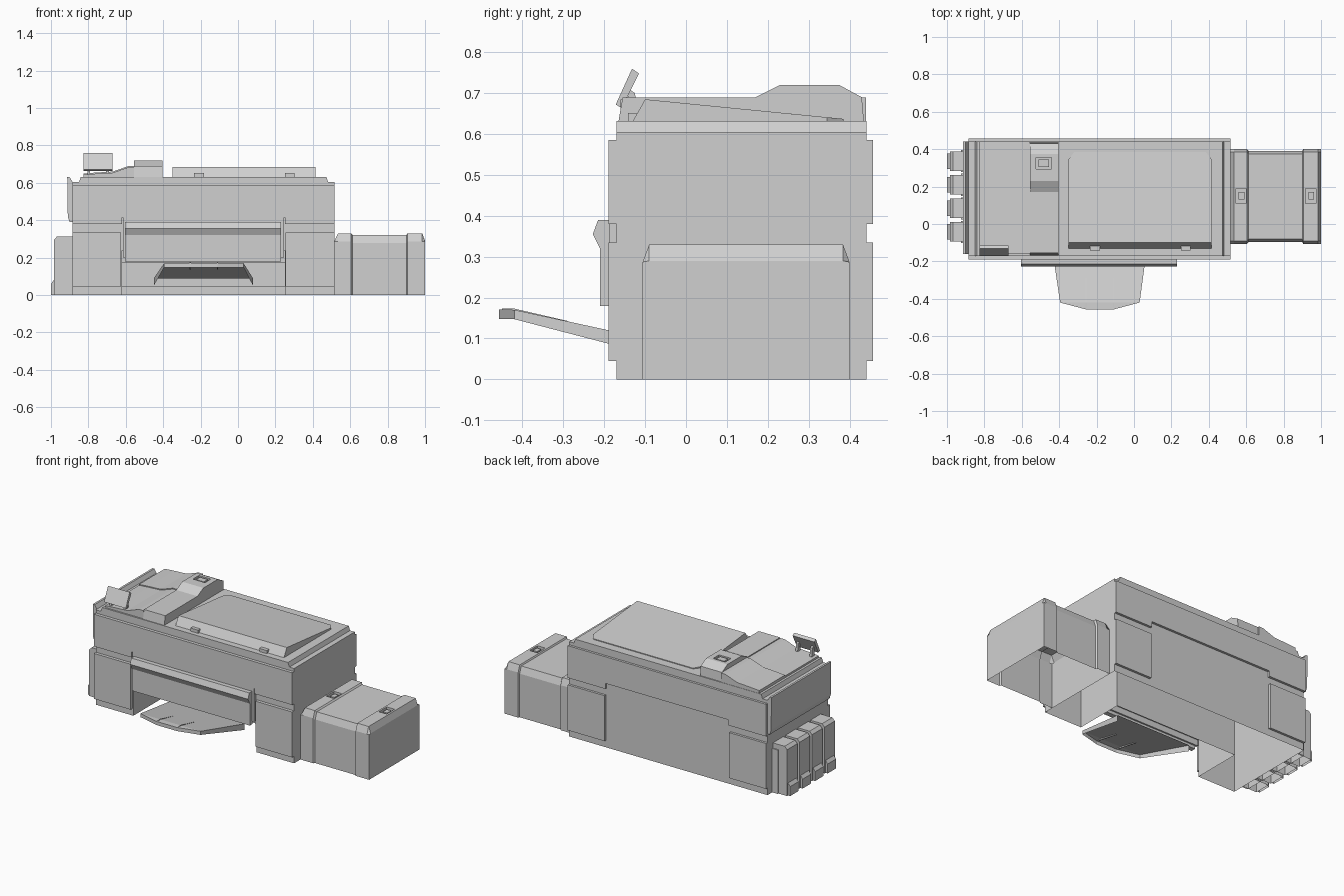
import bpy
import bmesh

cube = bpy.data.objects.get("Cube")
if cube:
    bpy.data.objects.remove(cube, do_unlink=True)

GREY = (0.63, 0.63, 0.63, 1)
grey = bpy.data.materials.new("light_grey")
grey.use_nodes = True
grey.diffuse_color = GREY
grey.node_tree.nodes["Principled BSDF"].inputs["Base Color"].default_value = GREY


def finish(name, bm):
    mesh = bpy.data.meshes.new(name)
    bm.to_mesh(mesh)
    bm.free()
    mesh.materials.append(grey)
    bpy.context.scene.collection.objects.link(bpy.data.objects.new(name, mesh))


def sink_pocket(bm, x0, x1, y0, y1, depth):
    """Cut a rectangle into the flat top and push it down."""
    for co, no in (((x0, 0, 0), (1, 0, 0)), ((x1, 0, 0), (1, 0, 0)),
                   ((0, y0, 0), (0, 1, 0)), ((0, y1, 0), (0, 1, 0))):
        bmesh.ops.bisect_plane(bm, geom=bm.verts[:] + bm.edges[:] + bm.faces[:],
                               plane_co=co, plane_no=no)
    bm.normal_update()
    picked = []
    for f in bm.faces:
        c = f.calc_center_median()
        if f.normal.z > .99 and x0 < c.x < x1 and y0 < c.y < y1:
            picked.append(f)
    grown = bmesh.ops.extrude_face_region(bm, geom=picked)["geom"]
    bmesh.ops.delete(bm, geom=picked, context='FACES')
    for v in grown:
        if isinstance(v, bmesh.types.BMVert):
            v.co.z -= depth


def loft(name, rings, caps=(True, True), pockets=()):
    """Shell through rings with equal point counts, left open where it meets the floor."""
    bm = bmesh.new()
    loops = [[bm.verts.new(p) for p in ring] for ring in rings]
    n = len(loops[0])
    for a, b in zip(loops, loops[1:]):
        for i in range(n):
            j = (i + 1) % n
            bm.faces.new((a[i], a[j], b[j], b[i]))
    for ring, wanted in zip((loops[0], loops[-1]), caps):
        if wanted:
            bm.faces.new(ring)
    bmesh.ops.recalc_face_normals(bm, faces=bm.faces)
    floor = [f for f in bm.faces if all(v.co.z < 1e-4 for v in f.verts)]
    bmesh.ops.delete(bm, geom=floor, context='FACES')
    for pocket in pockets:
        sink_pocket(bm, *pocket)
    finish(name, bm)


def along_x(name, profile, x0, x1, **options):
    loft(name, [[(x, y, z) for y, z in profile] for x in (x0, x1)], **options)


def along_y(name, profile, y0, y1, **options):
    loft(name, [[(x, y, z) for x, z in profile] for y in (y0, y1)], **options)


def along_z(name, plan, z0, z1, **options):
    loft(name, [[(x, y, z) for x, y in plan] for z in (z0, z1)], **options)


def box(name, x0, x1, y0, y1, z0, z1, **options):
    along_y(name, [(x0, z0), (x1, z0), (x1, z1), (x0, z1)], y0, y1, **options)


# Body shell: a U-shaped lower wall round the output bay, a plain upper wall
L, R, F, B, BL, BR = -.885, .515, -.17, .442, -.62, .25
along_z("lower_body", [(L, F), (BL, F), (BL, .15), (BR, .15), (BR, F), (R, F), (R, B), (L, B)],
        0, .24, caps=(False, False))
along_z("upper_body", [(L, F), (R, F), (R, B), (L, B)], .24, .605, caps=(False, True))
box("bay_ceiling", BL, BR, F, .15, .238, .24)
box("bay_sill", BL, BR, .13, .15, .043, .176)

# Raised panels on the front and back, upper ones stepping round the centre
for side, outer, inner in (("front", -.19, F), ("back", .457, B)):
    along_y("upper_panel_" + side, [(L, .38), (BL, .38), (BL, .415), (BR, .415), (BR, .38),
                                    (R, .38), (R, .585), (L, .585)],
            outer, inner, caps=(True, False))
    for door, x0, x1 in (("left", BR + .005, R), ("right", L, BL - .005)):
        box(door + "_door_" + side, x0, x1, outer, inner, .045, .335, caps=(True, False))

# Thin flap on the right side
along_y("side_flap", [(L, .39), (-.9, .39), (-.91, .42), (-.913, .63), (-.9, .63), (L, .605)],
        -.16, B)

# Scanner deck with steep ends
along_y("scanner_deck", [(.482, .605), (.472, .632), (-.84, .632), (-.85, .605)], F, B)

# Output housing and its hinged cover
box("output_housing", BL + .005, BR - .005, -.187, F, .2, .415)
along_x("output_cover", [(-.18, .18), (-.21, .18), (-.21, .32), (-.228, .355),
                         (-.215, .39), (-.18, .39)], -.603, .23)

# Output tray: sloped sheet, level front lip and side skirts
outline = [(-.45, -.05), (-.395, -.42), (-.255, -.457), (-.11, -.457), (.03, -.42), (.08, -.05)]
bm = bmesh.new()
top = [bm.verts.new((x, y, min(.079 - .217 * y, .171))) for x, y in outline]
low = [bm.verts.new((x, y, min(.038 - .26 * y, .148))) for x, y in outline]
bm.faces.new((top[0], top[1], top[4], top[5]))
bm.faces.new(top[1:5])
for i in range(len(outline) - 1):
    bm.faces.new((top[i], low[i], low[i + 1], top[i + 1]))
finish("output_tray", bm)
for x in (-.255, -.11):
    along_x("tray_rib", [(-.29, .138), (-.29, .143), (-.42, .173), (-.45, .173), (-.45, .168)],
            x - .003, x + .003)

# Platen lid with clipped back corners and two front tabs
lid = []
for x, back in ((-.35, .345), (-.32, .385), (.385, .385), (.415, .345)):
    lid.append([(x, -.13, .632), (x, -.1, .685), (x, back, .675 - .0985 * back), (x, back, .632)])
loft("platen_lid", lid)
for x in (-.235, .25):
    box("platen_tab", x, x + .053, -.142, -.11, .632, .652)

# Document feeder, lower at the front, with a taller hump on its left
slope = [(-.825, .632), (-.825, .65), (-.76, .655), (-.67, .66), (-.585, .69),
         (-.555, .69), (-.555, .632)]
along_y("feeder_rear", slope, .18, .44)
along_y("feeder_front", [(x, z if z < .64 else z - .006) for x, z in slope], -.16, .18)
along_x("feeder_hump", [(-.165, .632), (-.155, .69), (.17, .69), (.23, .72), (.375, .72),
                        (.43, .69), (.435, .632)], -.555, -.405,
        pockets=[(-.525, -.44, .295, .355, .012)])
box("feeder_key", -.51, -.455, .305, .345, .7, .717)

# Tilted control panel on two arms
along_x("control_panel", [(-.172, .672), (-.157, .664), (-.115, .748), (-.132, .76)],
        -.825, -.672)
for x in (-.805, -.705):
    along_x("panel_arm", [(-.15, .63), (-.115, .63), (-.125, .7), (-.14, .71)], x, x + .015)

# Side unit: hood with end bands, a slightly slimmer middle and sloped end tops
unit = []
for x, inset, peak in ((.516, 0, .29), (.535, 0, .33), (.605, 0, .33), (.613, .009, .33),
                       (.9, .009, .33), (.905, 0, .33), (.985, 0, .33), (1, 0, .29)):
    f, b, t = -.106 + inset, .4 - inset, peak - inset
    unit.append([(x, f, 0), (x, b, 0), (x, b, .287 - inset), (x, b - .016, t),
                 (x, f + .016, t), (x, f, .287 - inset)])
grips = (.545, .917)
loft("side_unit", unit, pockets=[(x, x + .055, .11, .19, .02) for x in grips])
for x in grips:
    box("side_unit_grip", x + .015, x + .045, .13, .17, .308, .326)

# Four supply cartridges on the right side
for i in range(4):
    y = -.042 + i * .126
    along_y("cartridge", [(L, 0), (-.985, 0), (-.985, .295), (-.968, .313), (L, .313)],
            y - .052, y + .052)
    along_y("cartridge_foot", [(-.985, 0), (-1, 0), (-1, .06), (-.985, .08)],
            y - .042, y + .042)
    box("cartridge_collar", -.925, L, y - .059, y + .059, 0, .28)
